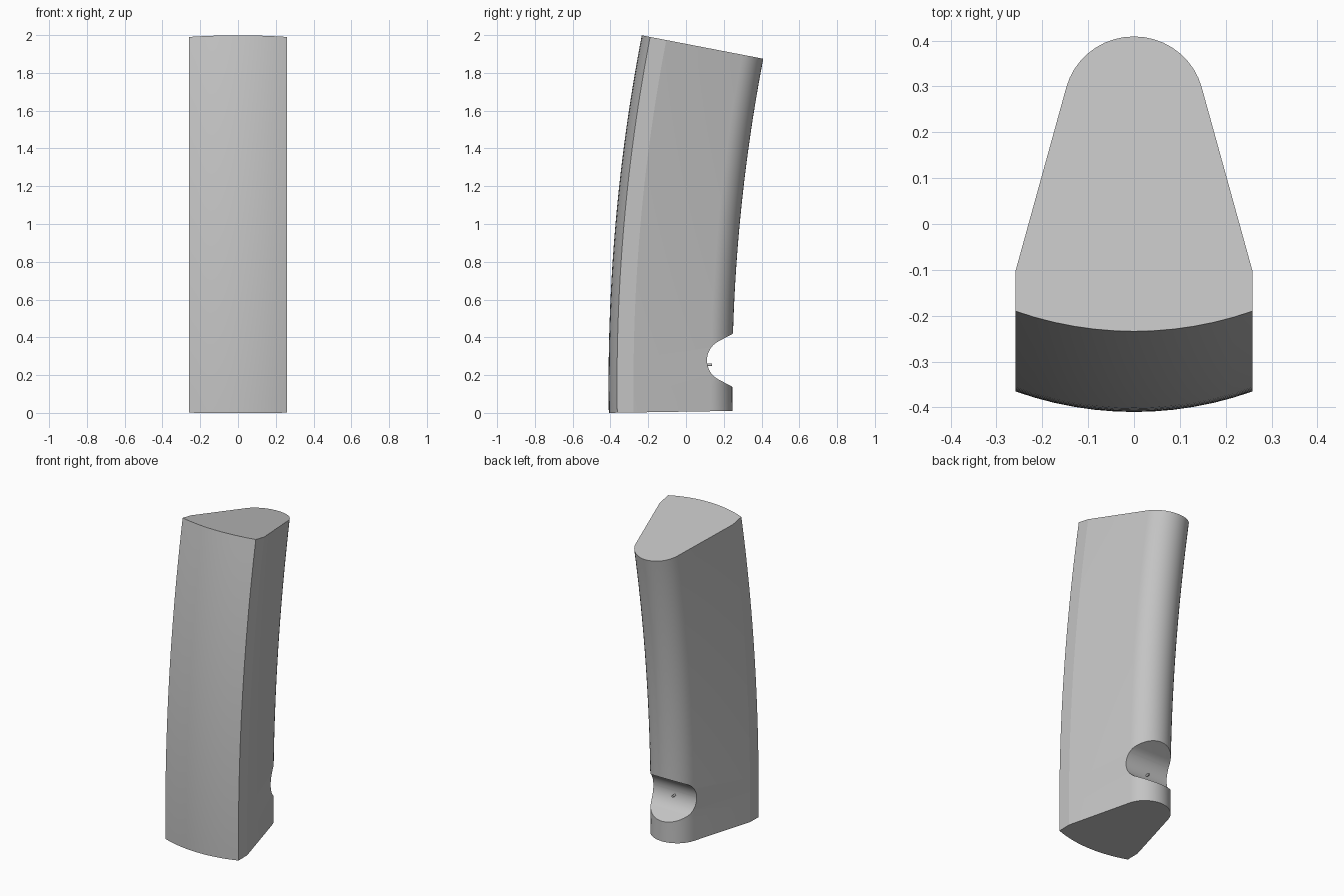
import bpy, bmesh, math
from mathutils import Vector

if "Cube" in bpy.data.objects:
    bpy.data.objects.remove(bpy.data.objects["Cube"])

# Sweep: a cross-section carried along a large arc in the side plane
R, YC, ZC = 9.75, 9.34, 0.155
A0, A1, STEPS = math.radians(-0.91), math.radians(10.9), 28
HALF, SAG, DEPTH = 0.259, 0.045, 0.655

grey = bpy.data.materials.new("plain grey")
grey.diffuse_color = (0.55, 0.55, 0.55, 1)
grey.use_nodes = True
grey.node_tree.nodes["Principled BSDF"].inputs["Base Color"].default_value = grey.diffuse_color


def loft(name, rings):
    """Closed solid through a list of equal-sized rings."""
    bm = bmesh.new()
    loops = [[bm.verts.new(p) for p in ring] for ring in rings]
    n = len(loops[0])
    for a, b in zip(loops, loops[1:]):
        for i in range(n):
            j = (i + 1) % n
            bm.faces.new((a[i], a[j], b[j], b[i]))
    bm.faces.new(loops[0][::-1])
    bm.faces.new(loops[-1])
    bmesh.ops.recalc_face_normals(bm, faces=bm.faces)
    me = bpy.data.meshes.new(name)
    bm.to_mesh(me)
    bm.free()
    me.materials.append(grey)
    ob = bpy.data.objects.new(name, me)
    bpy.context.collection.objects.link(ob)
    return ob


# Cross-section as (x, depth behind the front): bowed front, short sides,
# tapering flanks and a round back
section = []
bow = (HALF ** 2 + SAG ** 2) / (2 * SAG)
for i in range(13):
    x = -HALF + 2 * HALF * i / 12
    section.append((x, bow - math.sqrt(bow ** 2 - x ** 2)))
section.append((HALF, 0.132))
r_back, tilt = 0.153, math.radians(15.3)
for i in range(19):
    t = tilt + (math.pi - 2 * tilt) * i / 18
    section.append((r_back * math.cos(t), DEPTH - r_back + r_back * math.sin(t)))
section.append((-HALF, 0.132))

# Curved body
rings = []
for k in range(STEPS + 1):
    a = A0 + (A1 - A0) * k / STEPS
    rings.append([Vector((x, YC - (R - d) * math.cos(a), ZC + (R - d) * math.sin(a)))
                  for x, d in section])
body = loft("curved_body", rings)

# Cross notch low on the back: round bottom with flared lips
cy, cz, r, flare = 0.225, 0.278, 0.114, math.radians(28)
prof = []
for i in range(21):
    t = math.pi / 2 + flare + (math.pi - 2 * flare) * i / 20
    prof.append((cy + r * math.cos(t), cz + r * math.sin(t)))
lip_y = 0.40
rise = (lip_y - prof[0][0]) * math.tan(flare)
prof = [(lip_y, prof[0][1] + rise)] + prof + [(lip_y, prof[-1][1] - rise)]
cutter = loft("notch_cutter", [[Vector((x, y, z)) for y, z in prof] for x in (-0.5, 0.5)])
cutter.hide_render = True

mod = body.modifiers.new("notch", 'BOOLEAN')
mod.operation = 'DIFFERENCE'
mod.solver = 'EXACT'
mod.object = cutter
bpy.context.view_layer.objects.active = body
bpy.ops.object.modifier_apply(modifier=mod.name)
bpy.data.objects.remove(cutter)

# Tiny pin inside the notch
pin = loft("notch_pin", [[Vector((0.007 * math.cos(t), y, 0.255 + 0.007 * math.sin(t)))
                          for t in [math.tau * i / 12 for i in range(12)]]
                         for y in (0.10, 0.138)])

# Smooth shading with crisp edges
for ob, deg in ((body, 13), (pin, 40)):
    bpy.ops.object.select_all(action='DESELECT')
    ob.select_set(True)
    bpy.context.view_layer.objects.active = ob
    bpy.ops.object.shade_smooth_by_angle(angle=math.radians(deg))
